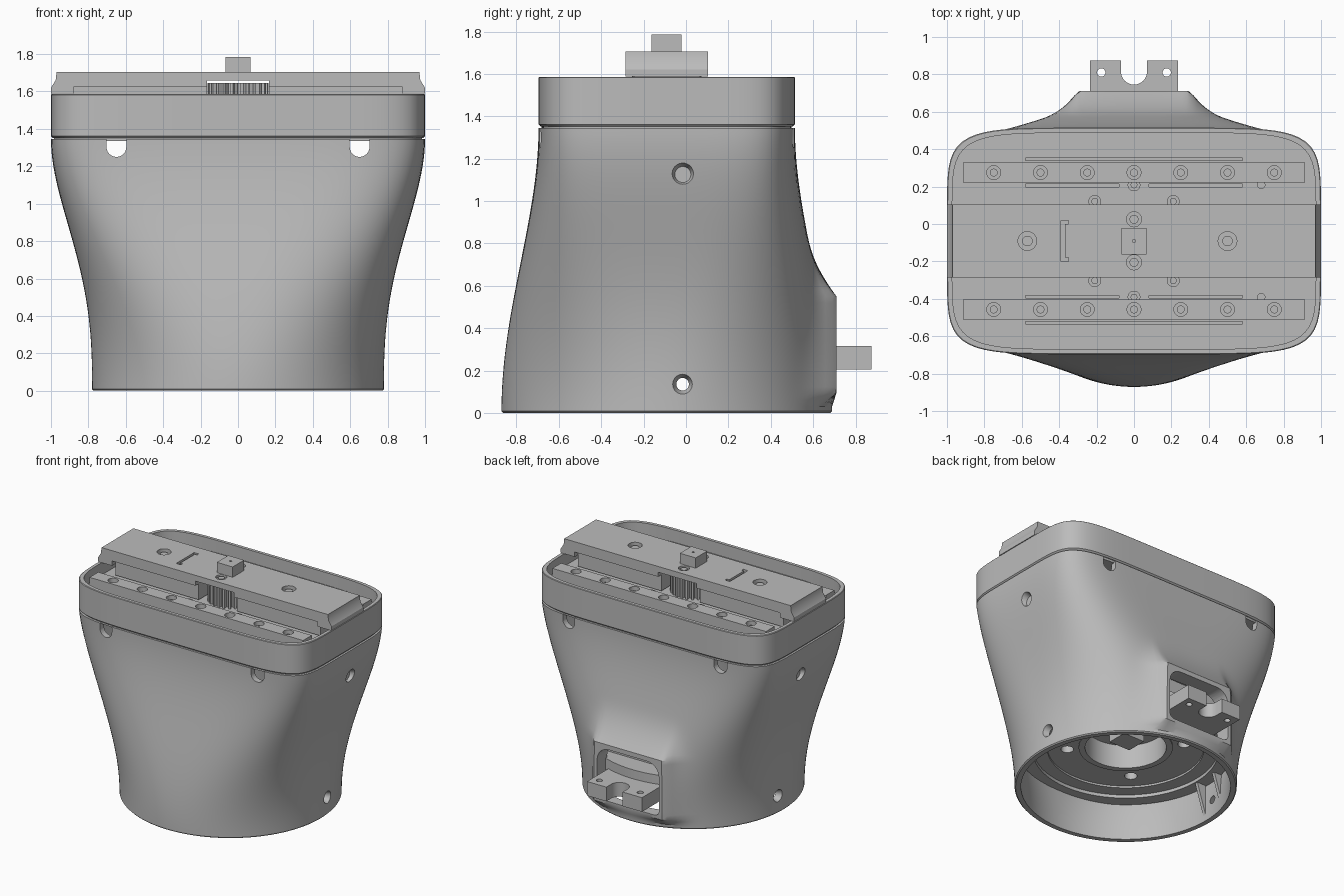
import bpy, bmesh, math
from mathutils import Matrix, Vector

cube = bpy.data.objects.get("Cube")
if cube:
    bpy.data.objects.remove(cube, do_unlink=True)

CY = -0.091     # centre line of the shell in y
TOP = 6.5       # squareness of the top outline
FLOOR = 1.49    # tray floor height
SEG = 180
parts = []

grey = bpy.data.materials.new("plain_grey")
grey.use_nodes = True
grey.diffuse_color = (0.5, 0.5, 0.5, 1)
grey.node_tree.nodes["Principled BSDF"].inputs["Base Color"].default_value = grey.diffuse_color


def finish(name, bm):
    bmesh.ops.recalc_face_normals(bm, faces=bm.faces)
    mesh = bpy.data.meshes.new(name)
    bm.to_mesh(mesh)
    bm.free()
    mesh.materials.append(grey)
    ob = bpy.data.objects.new(name, mesh)
    bpy.context.collection.objects.link(ob)
    parts.append(ob)
    return ob


def add_box(bm, x0, x1, y0, y1, z0, z1):
    size = Matrix.Diagonal((x1 - x0, y1 - y0, z1 - z0, 1))
    mid = Matrix.Translation(((x0 + x1) / 2, (y0 + y1) / 2, (z0 + z1) / 2))
    bmesh.ops.create_cube(bm, size=1, matrix=mid @ size)


def add_cyl(bm, start, end, r1, r2=None, seg=32):
    a, b = Vector(start), Vector(end)
    d = b - a
    mat = Matrix.Translation((a + b) / 2) @ d.to_track_quat("Z", "Y").to_matrix().to_4x4()
    bmesh.ops.create_cone(bm, cap_ends=True, segments=seg, radius1=r1,
                          radius2=r1 if r2 is None else r2, depth=d.length, matrix=mat)


def add_prism(bm, pts, lift):
    """Extrude a flat outline of 3D points along a vector."""
    face = bm.faces.new([bm.verts.new(p) for p in pts])
    new = bmesh.ops.extrude_face_region(bm, geom=[face], use_keep_orig=True)["geom"]
    bmesh.ops.translate(bm, vec=lift, verts=[v for v in new if isinstance(v, bmesh.types.BMVert)])


def add_loft(bm, rings, closed=False):
    rows = [[bm.verts.new(p) for p in ring] for ring in rings]
    pairs = list(zip(rows, rows[1:])) + ([(rows[-1], rows[0])] if closed else [])
    for lo, hi in pairs:
        n = len(lo)
        for i in range(n):
            bm.faces.new((lo[i], lo[(i + 1) % n], hi[(i + 1) % n], hi[i]))
    if not closed:
        bm.faces.new(rows[0])
        bm.faces.new(rows[-1])


def make(name, *adds):
    bm = bmesh.new()
    for fn, *args in adds:
        fn(bm, *args)
    return finish(name, bm)


def cut(target, *adds):
    tool = make("cutter", *adds)
    tool.hide_render = True
    mod = target.modifiers.new("cut", "BOOLEAN")
    mod.operation, mod.solver, mod.object = "DIFFERENCE", "EXACT", tool
    bpy.context.view_layer.objects.active = target
    bpy.ops.object.modifier_apply(modifier=mod.name)
    parts.remove(tool)
    bpy.data.objects.remove(tool, do_unlink=True)


def clamp(t):
    return min(1, max(0, t))


def smooth(t):
    t = clamp(t)
    return t * t * (3 - 2 * t)


def oval(a, b, n, z):
    ring = []
    for i in range(SEG):
        c, s = math.cos(math.tau * i / SEG), math.sin(math.tau * i / SEG)
        r = (abs(c / a) ** n + abs(s / b) ** n) ** (-1 / n)
        ring.append((r * c, CY + r * s, z))
    return ring


def shell_ring(z, inset=0, bump=True):
    """Round at the foot, rounded rectangle at the top, flared flat pad at the back."""
    t = z / 1.345
    ring = oval(0.78 + 0.22 * smooth(t ** 1.4) - inset,
                0.78 - 0.175 * smooth(t ** 1.05) - inset, 2 + (TOP - 2) * t ** 2, z)
    if not bump:
        return ring
    out = []
    for x, y, _ in ring:
        if y > 0:
            w = clamp((0.55 - abs(x)) / 0.25) ** 4 * clamp((0.86 - z) / 0.31) ** 2.8
            w *= smooth((z - 0.02) / 0.08)
            y = max(y, y + (0.71 - y) * w)
        out.append((x, y, z))
    return out


# Main shell: hollow, open at the foot
levels = [1.345 * i / 44 for i in range(45)]
outer = [shell_ring(0, 0.008, False)] + [shell_ring(max(z, 0.008)) for z in levels]
inner = [shell_ring(z, 0.045, False) for z in reversed(levels)]
body = make("main_shell", (add_loft, outer + inner, True))


def arch(x, z0, half, y):
    pts = [(x - half, y, 1.4), (x + half, y, 1.4)]
    return pts + [(x + half * math.cos(a), y, z0 - half * math.sin(a))
                  for a in [math.pi * k / 12 for k in range(13)]]


# Cable slots through front and back, countersunk side holes
cut(body, *[(add_prism, arch(x, 1.303, 0.053, -1), (0, 2, 0)) for x in (-0.65, 0.65)])
cut(body, *[(add_cyl, (s * (x + 0.02), -0.015, z), (s * (x - 0.07), -0.015, z), 0.056, 0.022)
            for s in (-1, 1) for x, z in ((0.782, 0.135), (0.968, 1.125))])

# Rear port, rounder at the top, with a wall behind it
port = []
for sx, z_edge, r, a0 in ((1, 0.515, 0.1, 0), (-1, 0.515, 0.1, 90),
                          (-1, 0.115, 0.04, 180), (1, 0.115, 0.04, 270)):
    cz = z_edge - r if a0 < 180 else z_edge + r
    for k in range(7):
        a = math.radians(a0 + 15 * k)
        port.append((sx * (0.265 - r) + r * math.cos(a), 0.52, cz + r * math.sin(a)))
cut(body, (add_prism, port, (0, 0.4, 0)))
make("port_back_wall", (add_box, -0.32, 0.32, 0.47, 0.5, 0.19, 0.58))

# Fork bracket in the port
notch = [(0.07 * math.cos(a), 0.815 - 0.07 * math.sin(a), 0.205)
         for a in [math.pi * k / 12 for k in range(13)]]
fork = [(-0.235, 0.48, 0.205), (0.235, 0.48, 0.205), (0.235, 0.875, 0.205),
        (0.07, 0.875, 0.205)] + notch + [(-0.07, 0.875, 0.205), (-0.235, 0.875, 0.205)]
bracket = make("fork_bracket", (add_prism, fork, (0, 0, 0.11)))
cut(bracket, *[(add_cyl, (x, 0.81, 0.1), (x, 0.81, 0.4), 0.022) for x in (-0.175, 0.175)])


def tube(r_out, r_in, z0, z1):
    sizes = ((r_out, z0), (r_out, z1), (r_in, z1), (r_in, z0))
    return (add_loft, [oval(r, r, 2, z) for r, z in sizes], True)


# Inner mounting plate, ledges and hub
plate = make("mounting_plate", tube(0.55, 0.29, 0.325, 0.385))
cut(plate, *[(add_cyl, (0.412 * math.cos(a), CY + 0.412 * math.sin(a), 0.3),
              (0.412 * math.cos(a), CY + 0.412 * math.sin(a), 0.4), 0.045)
             for a in [math.radians(45 + 90 * k) for k in range(4)]])
make("plate_rim", tube(0.65, 0.55, 0.31, 0.385))
make("plate_ledge", tube(0.745, 0.65, 0.285, 0.385))
make("hub_ring", tube(0.33, 0.285, 0.318, 0.6))
make("hub_cap", (add_cyl, (0, CY, 0.5), (0, CY, 0.6), 0.3))
make("hub_block", (add_box, -0.1, 0.08, CY - 0.08, CY + 0.08, 0.37, 0.51))
make("drive_shaft", (add_cyl, (0, CY, 0.55), (0, CY, 1.4), 0.12))

# Bosses and fins inside the side walls
for s, side in ((1, "left"), (-1, "right")):
    make(side + "_upper_boss", (add_cyl, (s * 0.94, -0.015, 1.125), (s * 0.84, -0.015, 1.125), 0.08))
    make(side + "_lower_fins", *[(add_prism, [(s * 0.735, y, 0.05), (s * 0.735, y, 0.29),
                                            (s * 0.66, y, 0.29)], (0, 0.025, 0))
                                 for y in (-0.12, 0.065)])

# Top tray with a thin raised rim, and the seam below it
make("seam_neck", (add_loft, [oval(0.985, 0.59, TOP, z) for z in (1.335, 1.365)]))
tray_steps = ((0.99, 0.596, 1.352), (1, 0.606, 1.362), (1, 0.606, 1.582), (0.996, 0.602, 1.586),
              (0.972, 0.578, 1.586), (0.972, 0.578, FLOOR))
tray = make("top_tray", (add_loft, [oval(a, b, TOP, z) for a, b, z in tray_steps]))
grooves = []
for sign in (-1, 1):
    y_out, y_in = CY + sign * 0.437, CY + sign * 0.297
    grooves.append((add_box, -0.58, 0.58, y_out - 0.007, y_out + 0.007, 1.46, 1.6))
    for x in (-0.58, 0.08):
        grooves.append((add_box, x, x + 0.5, y_in - 0.007, y_in + 0.007, 1.46, 1.6))
    y = CY + sign * 0.3
    grooves.append((add_cyl, (0.68, y, 1.3), (0.68, y, 1.6), 0.02))
cut(tray, *grooves)

# Guide rails with screw holes
for name, y in (("front_rail", -0.457), ("rear_rail", 0.275)):
    rail = make(name, (add_box, -0.915, 0.915, y - 0.053, y + 0.053, FLOOR - 0.005, 1.575))
    xs = [0.25 * k for k in range(-3, 4)]
    cut(rail, *[(add_cyl, (x, y, 1.535), (x, y, 1.6), 0.037) for x in xs])
    make(name + "_screws", *[(add_cyl, (x, y, 1.53), (x, y, 1.55), 0.021) for x in xs])

# Tray screws
for x, dy in ((-0.21, 0.212), (0.21, 0.212), (0, 0.3)):
    for sign in (-1, 1):
        y = CY + sign * dy
        make("tray_screw", (add_cyl, (x, y, FLOOR - 0.005), (x, y, FLOOR + 0.012), 0.034),
             (add_cyl, (x, y, FLOOR + 0.005), (x, y, FLOOR + 0.022), 0.018))

# Sliding carriage: chamfered ends and a window under its middle
half = [(0.165, 1.66), (0.165, 1.625), (0.88, 1.625), (0.88, 1.588), (1, 1.588),
        (1, 1.62), (0.975, 1.66), (0.97, 1.705)]
outline = [(x, -0.285, z) for x, z in half] + [(-x, -0.285, z) for x, z in reversed(half)]
carriage = make("carriage", (add_prism, outline, (0, 0.39, 0)))
clip = [(-0.39, -0.2), (-0.35, -0.2), (-0.35, -0.18), (-0.37, -0.18),
        (-0.37, 0), (-0.35, 0), (-0.35, 0.02), (-0.39, 0.02)]
cut(carriage, (add_prism, [(x, y, 1.68) for x, y in clip], (0, 0, 0.1)),
    *[(add_cyl, (x, CY, 1.67), (x, CY, 1.8), 0.05) for x in (-0.57, 0.5)],
    *[(add_cyl, (0, y, 1.685), (0, y, 1.8), 0.04) for y in (0.025, -0.205)])
make("carriage_screws", *[(add_cyl, (0, y, 1.68), (0, y, 1.7), 0.024) for y in (0.025, -0.205)],
     *[(add_cyl, (x, CY, 1.665), (x, CY, 1.69), 0.028) for x in (-0.57, 0.5)])
make("carriage_beams", *[(add_box, x, x + 0.715, -0.245, 0.065, FLOOR + 0.01, 1.63)
                         for x in (-0.88, 0.165)])

# Pinion under the carriage
teeth = []
for k in range(24):
    for f, r in ((0, 0.163), (0.35, 0.163), (0.5, 0.133), (0.85, 0.133)):
        a = math.tau * (k + f) / 24
        teeth.append((r * math.cos(a), CY + r * math.sin(a), FLOOR - 0.005))
make("pinion", (add_prism, teeth, (0, 0, 1.65 - FLOOR)))

# Small sensor block on top
block = make("top_block", (add_box, -0.068, 0.068, -0.162, -0.022, 1.7, 1.785))
cut(block, (add_cyl, (0, CY, 1.75), (0, CY, 1.8), 0.009, None, 12))

# Smooth curved faces, keep edges sharp
bpy.ops.object.select_all(action="DESELECT")
for ob in parts:
    ob.select_set(True)
bpy.context.view_layer.objects.active = body
bpy.ops.object.shade_smooth_by_angle(angle=math.radians(30))
